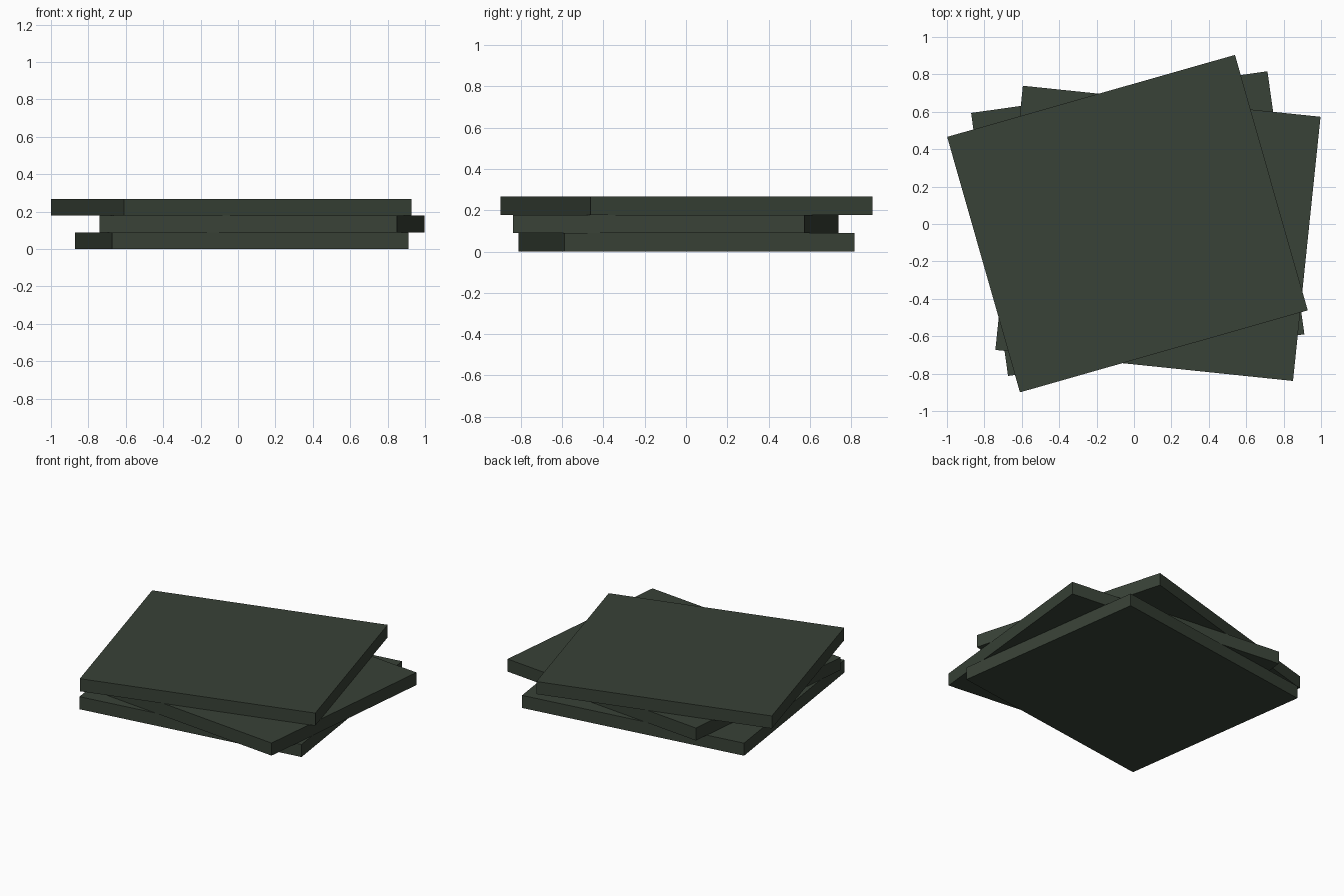
import bpy
import bmesh
from math import radians
from mathutils import Matrix

cube = bpy.data.objects.get("Cube")
if cube:
    bpy.data.objects.remove(cube, do_unlink=True)

WIDTH, DEPTH, THICK = 1.6, 1.42, 0.089

# Dark green slab colour
color = (0.04, 0.054, 0.038, 1.0)
green = bpy.data.materials.new("dark_green")
green.use_nodes = True
green.diffuse_color = color
shader = next(n for n in green.node_tree.nodes if n.type == 'BSDF_PRINCIPLED')
shader.inputs["Base Color"].default_value = color
shader.inputs["Roughness"].default_value = 0.9


def slab(name, level, x, y, turn):
    """Flat rectangular slab, stacked by level and turned about z."""
    mesh = bpy.data.meshes.new(name)
    bm = bmesh.new()
    bmesh.ops.create_cube(bm, size=1, matrix=Matrix.Diagonal((WIDTH, DEPTH, THICK, 1)))
    bm.to_mesh(mesh)
    bm.free()
    mesh.materials.append(green)
    obj = bpy.data.objects.new(name, mesh)
    obj.location = (x, y, THICK * (level + 0.5))
    obj.rotation_euler.z = radians(turn)
    bpy.context.collection.objects.link(obj)


# Stack of three loosely turned slabs
slab("bottom_slab", 0, 0.02, 0.002, 8.0)
slab("middle_slab", 1, 0.128, -0.05, -5.95)
slab("top_slab", 2, -0.035, 0.002, 15.9)
